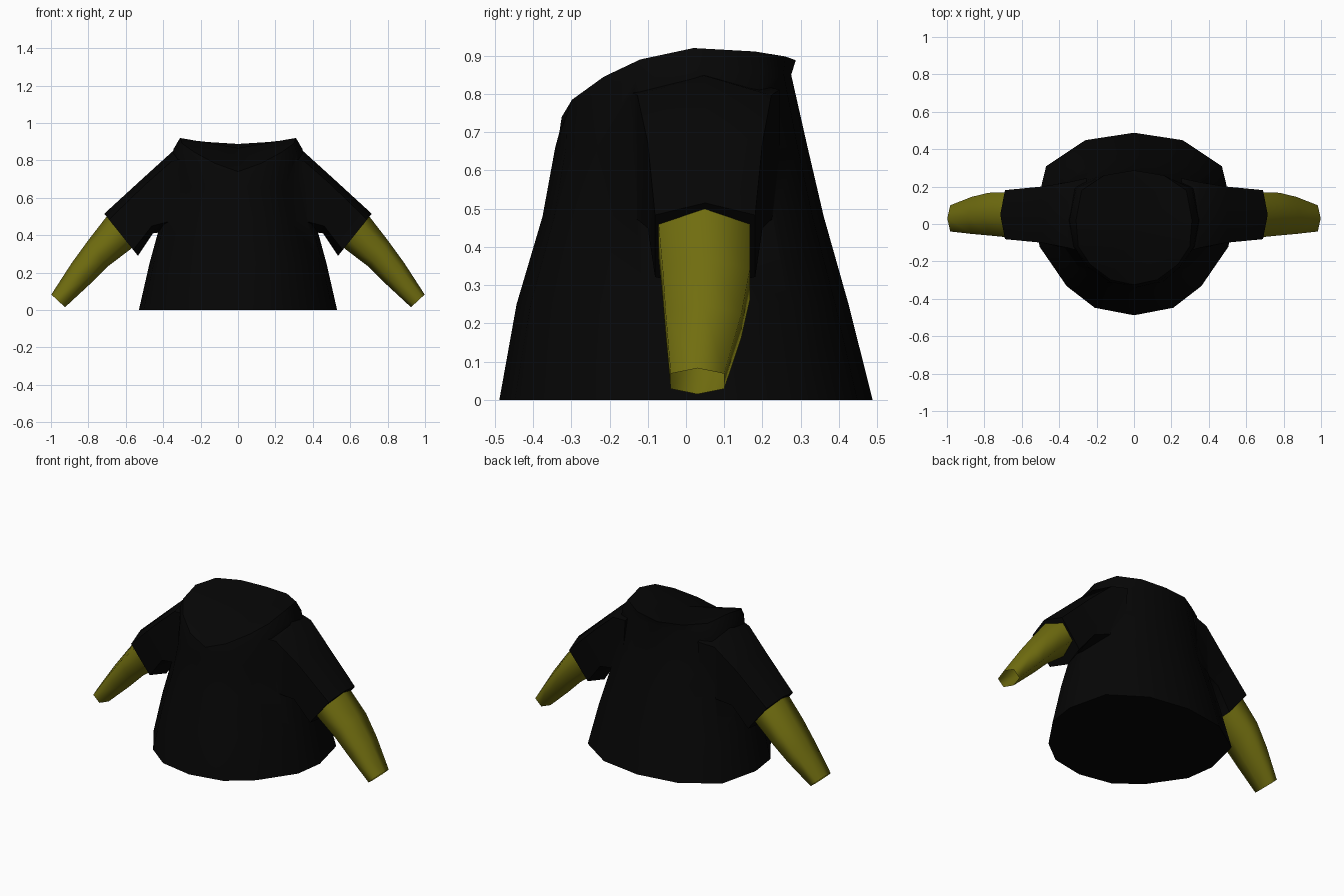
import bpy, bmesh, math

if "Cube" in bpy.data.objects:
    bpy.data.objects.remove(bpy.data.objects["Cube"])


def material(name, rgb):
    m = bpy.data.materials.new(name)
    m.diffuse_color = (*rgb, 1.0)
    m.use_nodes = True
    m.node_tree.nodes["Principled BSDF"].inputs["Base Color"].default_value = m.diffuse_color
    return m


BLACK = material("black cloth", (0.0018, 0.0018, 0.0018))
OLIVE = material("olive skin", (0.165, 0.155, 0.005))


def loft(name, rings, mat, capped=True):
    """Skin a list of equal-length closed rings."""
    bm = bmesh.new()
    loops = [[bm.verts.new(p) for p in ring] for ring in rings]
    n = len(loops[0])
    for a, b in zip(loops, loops[1:]):
        for i in range(n):
            j = (i + 1) % n
            bm.faces.new((a[i], a[j], b[j], b[i]))
    if capped:
        for loop in (loops[0], loops[-1]):
            hub = bm.verts.new([sum(v.co[k] for v in loop) / n
                                for k in range(3)])
            for i in range(n):
                bm.faces.new((loop[i], loop[(i + 1) % n], hub))
    bmesh.ops.recalc_face_normals(bm, faces=bm.faces)
    me = bpy.data.meshes.new(name)
    bm.to_mesh(me)
    bm.free()
    me.materials.append(mat)
    ob = bpy.data.objects.new(name, me)
    bpy.context.collection.objects.link(ob)
    return ob


def activate(ob):
    bpy.ops.object.select_all(action='DESELECT')
    ob.select_set(True)
    bpy.context.view_layer.objects.active = ob


def smooth(ob, degrees):
    activate(ob)
    bpy.ops.object.shade_smooth_by_angle(angle=math.radians(degrees))


def mirrored(half):
    """Complete a ring from its right half, listed front to back."""
    return half + [(-x, y, z) for x, y, z in reversed(half[1:-1])]


# Shirt body: flared hem scaled up to the chest, then the slanted neckline
HEM = [(0, -.485), (.21, -.445), (.36, -.33), (.505, -.12),
       (.53, .06), (.47, .31), (.26, .45), (0, .49)]


def body_ring(z, sx, front, back):
    return mirrored([(x * sx / .53,
                      y * (front / .485 if y < 0 else back / .49), z)
                     for x, y in HEM])


shoulder = mirrored([(0, -.331, .70), (.125, -.312, .745), (.24, -.235, .80),
                     (.315, -.13, .84), (.345, .02, .86), (.31, .19, .86),
                     (.175, .255, .855), (0, .275, .85)])
neck_rim = mirrored([(0, -.325, .74), (.125, -.298, .785), (.235, -.215, .845),
                     (.298, -.12, .89), (.31, .02, .92), (.28, .18, .911),
                     (.16, .26, .898), (0, .287, .888)])
shirt = loft("shirt", [body_ring(0, .53, .488, .488),
                       body_ring(.25, .473, .443, .425),
                       body_ring(.48, .41, .375, .36),
                       body_ring(.66, .375, .342, .318),
                       shoulder, neck_rim], BLACK)


def limb_ring(top, bottom, y, half_width, t, side):
    """Hexagon: top point, bottom point, and side corners at fraction t."""
    profile = [(1, 0), (t, 1), (1 - t, 1), (0, 0), (1 - t, -1), (t, -1)]
    return [(side * (bottom[0] + f * (top[0] - bottom[0])),
             y + half_width * s,
             bottom[1] + f * (top[1] - bottom[1])) for f, s in profile]


# Sleeves and forearms: (top, bottom, y centre, half width, corner fraction)
SLEEVE = [((.25, .855), (.28, .42), .045, .20, .90),
          ((.35, .848), (.38, .42), .048, .175, .88),
          ((.50, .712), (.455, .41), .05, .15, .87),
          ((.715, .515), (.535, .29), .05, .131, .86)]
FOREARM = [((.70, .503), (.562, .335), .048, .12, .76),
           ((.80, .374), (.70, .23), .053, .114, .78),
           ((.89, .25), (.79, .14), .046, .099, .78),
           ((.998, .083), (.925, .015), .03, .07, .79)]

for label, side in (("right", 1), ("left", -1)):
    # Sleeve fused into the shirt
    sleeve = loft(label + "_sleeve", [limb_ring(*r, side) for r in SLEEVE],
                  BLACK)
    mod = shirt.modifiers.new("join_" + label, 'BOOLEAN')
    mod.operation = 'UNION'
    mod.solver = 'EXACT'
    mod.object = sleeve
    activate(shirt)
    bpy.ops.object.modifier_apply(modifier=mod.name)
    bpy.data.objects.remove(sleeve)

    # Forearm, open at the wrist
    arm = loft(label + "_forearm", [limb_ring(*r, side) for r in FOREARM],
               OLIVE, capped=False)
    smooth(arm, 89)

smooth(shirt, 55)
